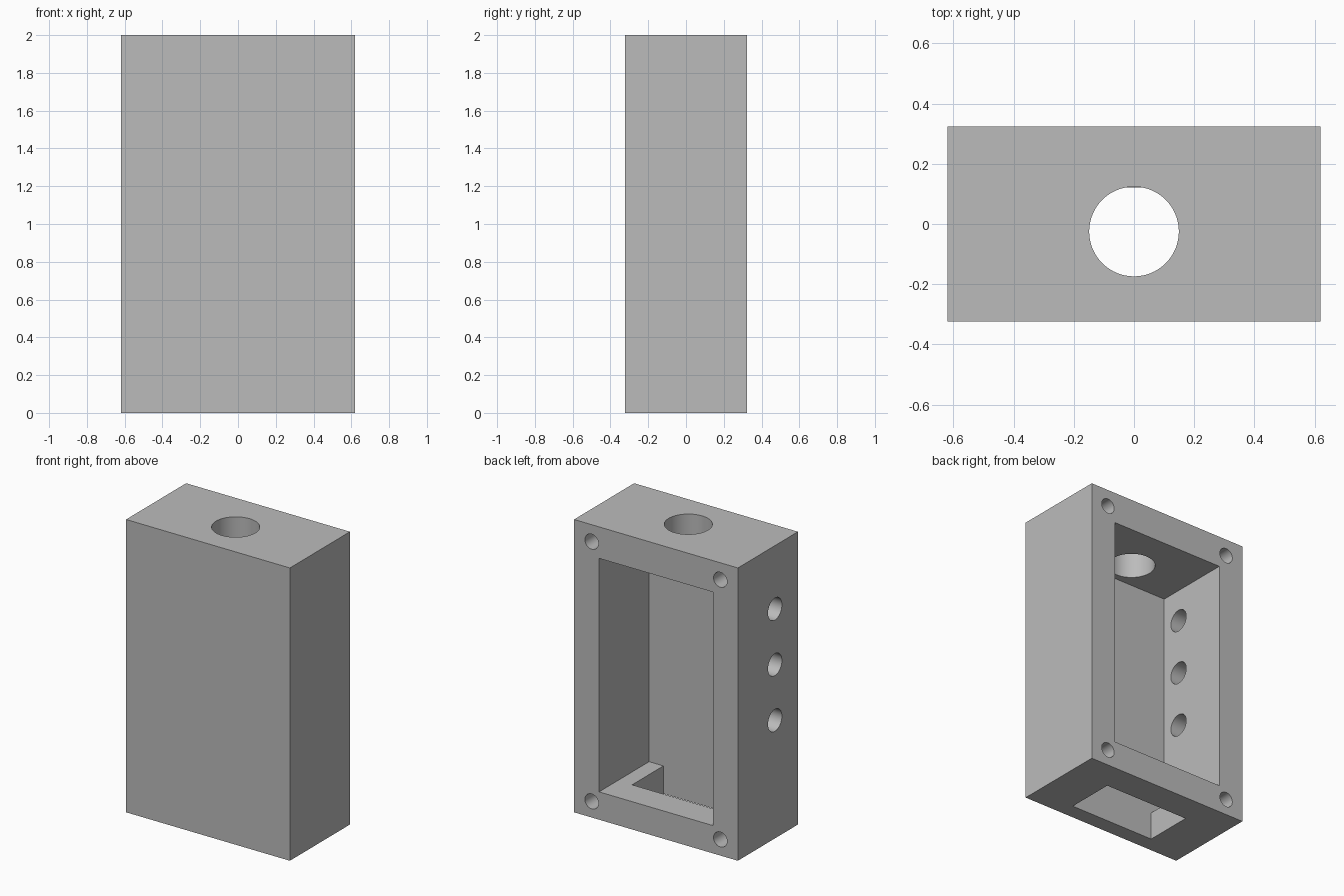
import bpy
from math import pi, radians

if "Cube" in bpy.data.objects:
    bpy.data.objects.remove(bpy.data.objects["Cube"], do_unlink=True)

W, D, H = 1.238, 0.648, 2.0      # outer width, depth, height
CAV_X, CAV_Z0, CAV_Z1 = 0.43, 0.19, 1.785
FRONT_IN = -0.216                # inner face of the front wall
BACK = D / 2

grey = bpy.data.materials.new("plain_grey")
grey.use_nodes = True
colour = (0.5, 0.5, 0.5, 1)
grey.diffuse_color = colour
grey.node_tree.nodes["Principled BSDF"].inputs["Base Color"].default_value = colour


def box(name, x, y, z):
    """Box from (min, max) ranges on each axis."""
    ranges = (x, y, z)
    bpy.ops.mesh.primitive_cube_add(size=1, location=[sum(r) / 2 for r in ranges])
    ob = bpy.context.object
    ob.name = name
    ob.scale = [r[1] - r[0] for r in ranges]
    bpy.ops.object.transform_apply(location=True, rotation=True, scale=True)
    return ob


def drill(name, centre, radius, length, rotation=(0, 0, 0)):
    bpy.ops.mesh.primitive_cylinder_add(vertices=64, radius=radius, depth=length,
                                        location=centre, rotation=rotation)
    ob = bpy.context.object
    ob.name = name
    bpy.ops.object.transform_apply(location=True, rotation=True, scale=True)
    return ob


# Enclosure block
body = box("enclosure", (-W / 2, W / 2), (-D / 2, D / 2), (0, H))
body.data.materials.append(grey)

# Cavity open to the back, and slot through the floor flush with the front wall
cutters = [
    box("cavity_cutter", (-CAV_X, CAV_X), (FRONT_IN, BACK + 0.1), (CAV_Z0, CAV_Z1)),
    box("floor_slot_cutter", (-0.322, 0.322), (FRONT_IN, 0.122), (-0.1, CAV_Z0 + 0.1)),
    # Round hole through the top wall
    drill("top_hole_cutter", (0, -0.025, H), 0.149, 0.6),
]

# Three holes through the right wall
for z in (0.807, 1.187, 1.567):
    cutters.append(drill("side_hole_cutter", (-W / 2, -0.076, z), 0.075, 0.6, (0, pi / 2, 0)))

# Blind screw holes in the back rim corners
for x in (-0.486, 0.486):
    for z in (0.11, 1.884):
        cutters.append(drill("screw_hole_cutter", (x, BACK, z), 0.051, 0.7, (pi / 2, 0, 0)))

for cutter in cutters:
    cutter.hide_render = True
    mod = body.modifiers.new(cutter.name, 'BOOLEAN')
    mod.operation = 'DIFFERENCE'
    mod.solver = 'EXACT'
    mod.object = cutter

# Apply the cuts and discard the cutters
bpy.ops.object.select_all(action='DESELECT')
body.select_set(True)
bpy.context.view_layer.objects.active = body
for mod in list(body.modifiers):
    bpy.ops.object.modifier_apply(modifier=mod.name)
for cutter in cutters:
    bpy.data.objects.remove(cutter, do_unlink=True)

bpy.ops.object.shade_smooth_by_angle(angle=radians(30))
